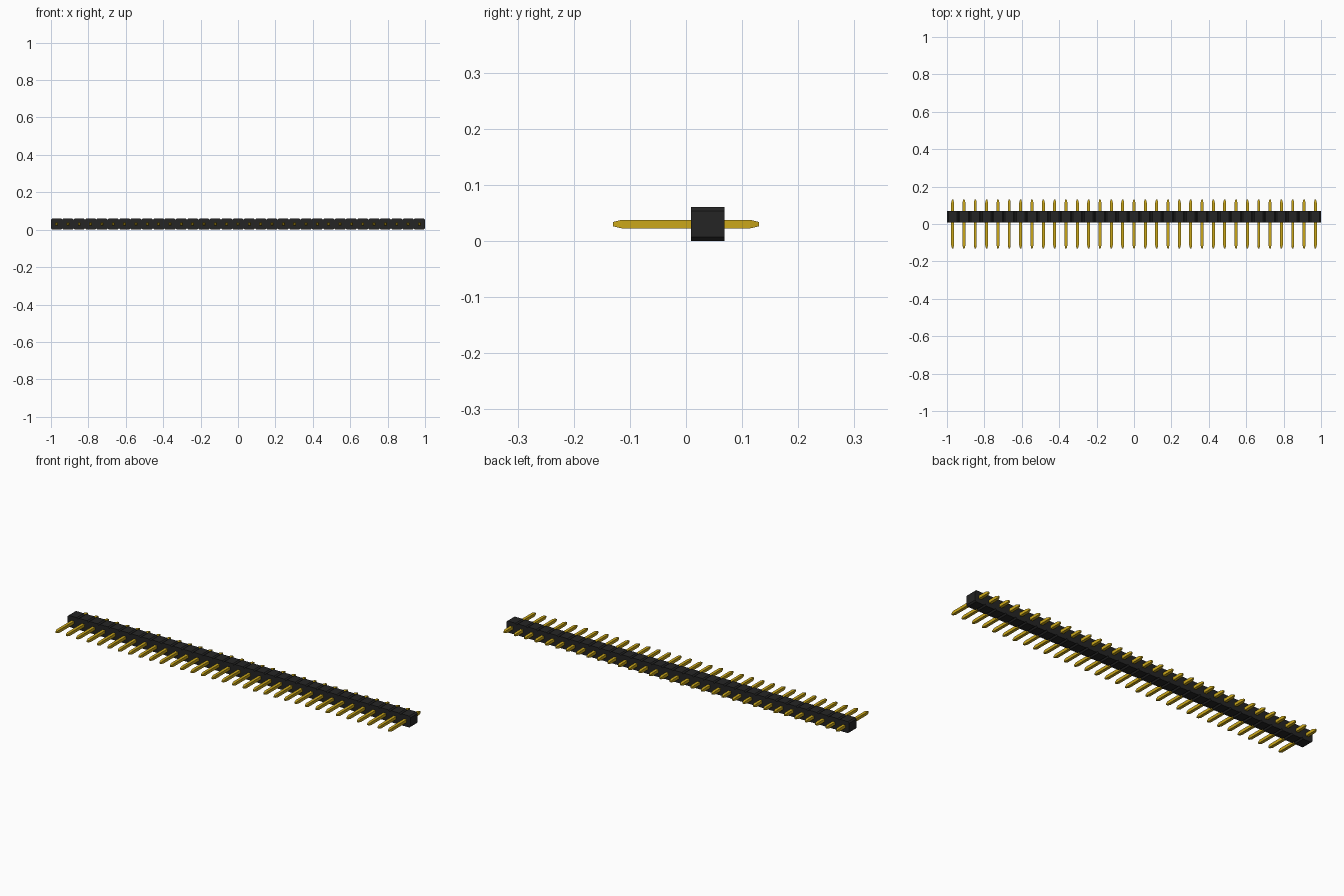
import bpy, bmesh

if "Cube" in bpy.data.objects:
    bpy.data.objects.remove(bpy.data.objects["Cube"])

COUNT = 33
PITCH = 2 / COUNT
CHAMFER = 0.007          # notch size between housing cells
BODY_Y = (0.0085, 0.0688)
PIN_END, TAPER = 0.13, 0.016
PIN_HALF, TIP_HALF = 0.0077, 0.0039


def material(name, color):
    m = bpy.data.materials.new(name)
    m.use_nodes = True
    m.diffuse_color = color
    m.node_tree.nodes["Principled BSDF"].inputs["Base Color"].default_value = color
    return m


def add_object(name, bm, mat):
    bmesh.ops.recalc_face_normals(bm, faces=bm.faces[:])
    mesh = bpy.data.meshes.new(name)
    bm.to_mesh(mesh)
    bm.free()
    mesh.materials.append(mat)
    obj = bpy.data.objects.new(name, mesh)
    bpy.context.collection.objects.link(obj)
    return obj


black = material("black plastic", (0.018, 0.018, 0.018, 1))
gold = material("gold metal", (0.60, 0.39, 0.01, 1))

# Housing: a row of chamfered cells drawn as one outline and extruded in y
bottom = []
for i in range(COUNT):
    x0, x1 = -1 + i * PITCH, -1 + (i + 1) * PITCH
    if i == 0:
        bottom.append((x0, CHAMFER))
    bottom += [(x0 + CHAMFER, 0), (x1 - CHAMFER, 0), (x1, CHAMFER)]
outline = bottom + [(x, PITCH - z) for x, z in reversed(bottom)]

bm = bmesh.new()
face = bm.faces.new([bm.verts.new((x, BODY_Y[0], z)) for x, z in outline])
extruded = bmesh.ops.extrude_face_region(bm, geom=[face])["geom"]
bmesh.ops.translate(bm, vec=(0, BODY_Y[1] - BODY_Y[0], 0),
                    verts=[g for g in extruded if isinstance(g, bmesh.types.BMVert)])
add_object("housing", bm, black)

# Pin: square bar with tapered ends, lofted through four square sections
sections = [(-PIN_END, TIP_HALF), (-PIN_END + TAPER, PIN_HALF),
            (PIN_END - TAPER, PIN_HALF), (PIN_END, TIP_HALF)]
bm = bmesh.new()
rings = [[bm.verts.new((sx * h, y, sz * h))
          for sx, sz in ((-1, -1), (1, -1), (1, 1), (-1, 1))]
         for y, h in sections]
for a, b in zip(rings, rings[1:]):
    for k in range(4):
        n = (k + 1) % 4
        bm.faces.new((a[k], a[n], b[n], b[k]))
bm.faces.new(rings[0])
bm.faces.new(rings[-1])
first = add_object("pin_01", bm, gold)

# Row of pins sharing one mesh
for i in range(COUNT):
    pin = first
    if i:
        pin = bpy.data.objects.new(f"pin_{i + 1:02d}", first.data)
        bpy.context.collection.objects.link(pin)
    pin.location = (-1 + (i + 0.5) * PITCH, 0, PITCH / 2)
